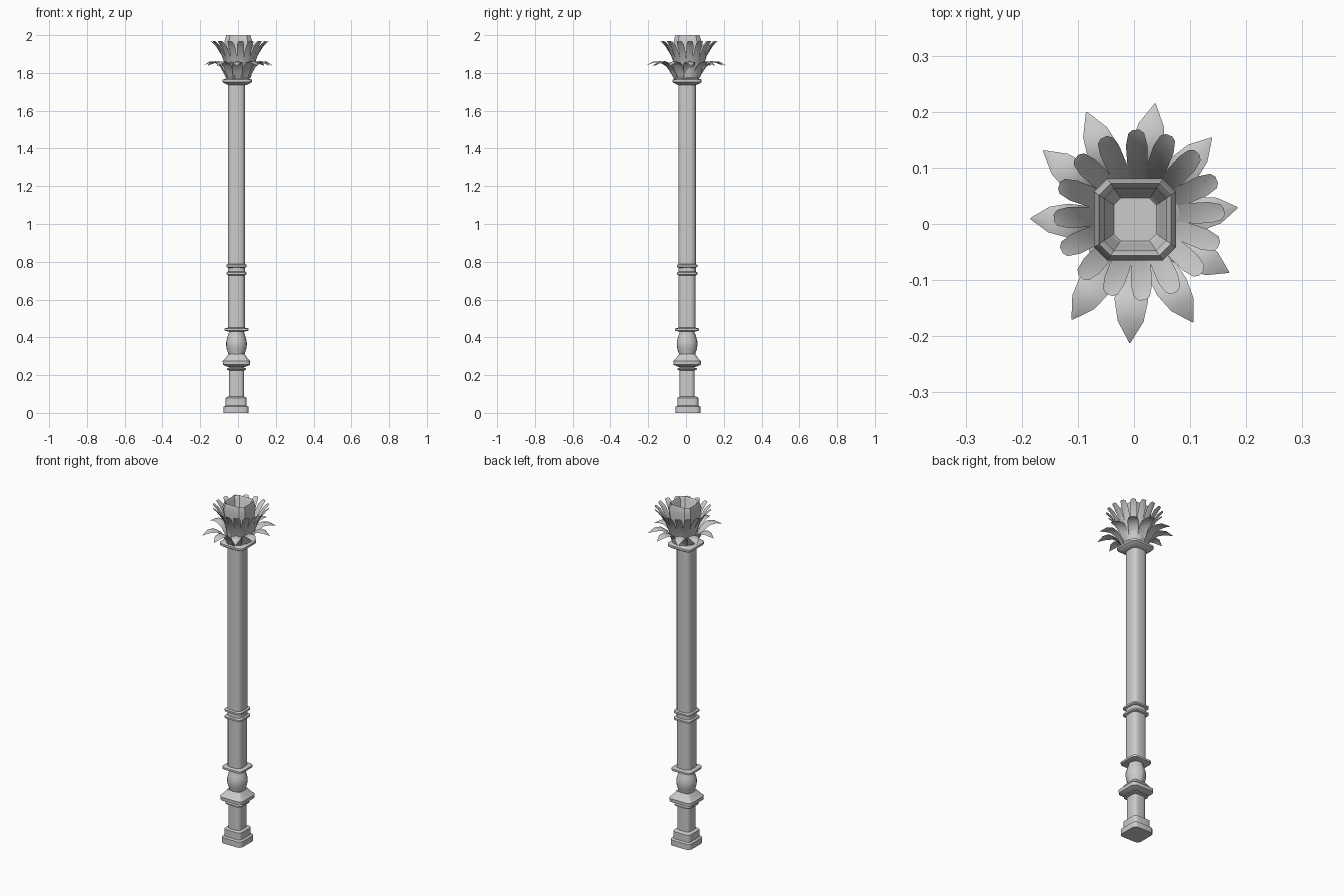
import bpy
import bmesh
from math import sin, cos, pi, radians

cube = bpy.data.objects.get("Cube")
if cube:
    bpy.data.objects.remove(cube, do_unlink=True)

stone = bpy.data.materials.new("grey_stone")
stone.use_nodes = True
colour = (0.6, 0.6, 0.6, 1)
stone.diffuse_color = colour
stone.node_tree.nodes["Principled BSDF"].inputs["Base Color"].default_value = colour


def finish(name, bm, angle=35, recalc=True):
    if recalc:
        bmesh.ops.recalc_face_normals(bm, faces=bm.faces)
    mesh = bpy.data.meshes.new(name)
    bm.to_mesh(mesh)
    bm.free()
    mesh.materials.append(stone)
    ob = bpy.data.objects.new(name, mesh)
    bpy.context.collection.objects.link(ob)
    bpy.ops.object.select_all(action='DESELECT')
    ob.select_set(True)
    bpy.context.view_layer.objects.active = ob
    bpy.ops.object.shade_smooth_by_angle(angle=radians(angle))
    return ob


def section(bm, half, z, roundness, centre, steps):
    """Ring of vertices: a square whose corners are rounded by a share of its half width."""
    r = half * roundness
    ring = []
    for corner in range(4):
        mid = pi / 4 + corner * pi / 2
        cx = (half - r) * (1 if cos(mid) > 0 else -1)
        cy = (half - r) * (1 if sin(mid) > 0 else -1)
        for i in range(steps + 1):
            a = corner * pi / 2 + i / steps * pi / 2
            ring.append(bm.verts.new((centre[0] + cx + r * cos(a),
                                      centre[1] + cy + r * sin(a), z)))
    return ring


def loft(name, rows, roundness, centre=(-0.008, 0.006), steps=3):
    """Stack sections given as (height, half width) and cap both ends."""
    bm = bmesh.new()
    rings = [section(bm, h, z, roundness, centre, steps) for z, h in rows]
    for low, high in zip(rings, rings[1:]):
        for i in range(len(low)):
            j = (i + 1) % len(low)
            bm.faces.new((low[i], low[j], high[j], high[i]))
    bm.faces.new(rings[0][::-1])
    bm.faces.new(rings[-1])
    return finish(name, bm)


def moulding(name, z, height, half, inner=0.045):
    e = height * 0.25
    loft(name, [(z, inner), (z + e, half), (z + height - e, half),
                (z + height, inner)], 0.35)


# Foot and pedestal
loft("plinth", [(0, 0.066), (0.033, 0.066), (0.038, 0.055), (0.08, 0.055),
                (0.087, 0.042)], 0.35, (-0.01, 0.01))
loft("pedestal", [(0.08, 0.04), (0.26, 0.04)], 0.5)
moulding("pedestal_ring", 0.225, 0.014, 0.051, 0.04)
loft("pedestal_cap", [(0.243, 0.045), (0.255, 0.072), (0.275, 0.073),
                      (0.285, 0.062), (0.312, 0.042)], 0.35)

# Round bulb
loft("bulb", [(0.3, 0.042), (0.315, 0.044), (0.335, 0.051), (0.36, 0.055),
              (0.38, 0.054), (0.405, 0.047), (0.425, 0.04), (0.44, 0.039)], 1, steps=5)
moulding("bulb_ring", 0.43, 0.022, 0.064, 0.042)

# Shaft with its bands
loft("lower_shaft", [(0.44, 0.045), (0.75, 0.045)], 0.6)
for i, z in enumerate((0.728, 0.768)):
    moulding(f"band_{i + 1}", z, 0.02, 0.054)
loft("upper_shaft", [(0.74, 0.046), (1.75, 0.046)], 0.6)
loft("capital_ring", [(1.735, 0.046), (1.745, 0.068), (1.752, 0.077),
                      (1.764, 0.077), (1.772, 0.055)], 0.35, (-0.004, 0.006))

# Hollow capital core
loft("capital_core", [(1.765, 0.05), (1.85, 0.06), (1.968, 0.073), (2.0, 0.064),
                      (1.985, 0.055), (1.8, 0.044), (1.79, 0.038)],
     0.32, (0.002, 0.008), steps=1)


def leaf(bm, angle, reach, centre, rows, cup):
    """Add one leaf: rows are (share of reach, height, half width)."""
    a = radians(angle)
    lines = []
    for t, z, w in rows:
        r = reach * t
        lines.append([bm.verts.new((centre[0] + r * cos(a) - s * w * sin(a),
                                    centre[1] + r * sin(a) + s * w * cos(a),
                                    z + cup * abs(s) * w)) for s in (-1, 0, 1)])
    for p, q in zip(lines, lines[1:]):
        for i in range(2):
            bm.faces.new((p[i], q[i], q[i + 1], p[i + 1]))


# Drooping outer leaves
outer = [(9, .187), (48, .207), (80, .218), (113, .217), (141, .208), (177, .185),
         (237, .203), (268, .212), (301, .204), (333, .19)]
droop = [(0.28, 1.768, 0.022), (0.36, 1.8, 0.025), (0.48, 1.84, 0.028),
         (0.64, 1.862, 0.03), (0.82, 1.86, 0.023), (1.0, 1.838, 0.001)]
bm = bmesh.new()
for angle, reach in outer:
    leaf(bm, angle, reach, (0, 0), droop, -0.25)
finish("outer_leaves", bm, 50, False)

# Upright inner leaves
upright = [(0.38, 1.772, 0.014), (0.48, 1.83, 0.016), (0.62, 1.89, 0.018),
           (0.82, 1.94, 0.019), (0.96, 1.962, 0.014), (1.0, 1.967, 0.006)]
bm = bmesh.new()
for i in range(16):
    leaf(bm, 2 + i * 22.5, 0.152, (0.009, 0.016), upright, 0.3)
finish("inner_leaves", bm, 50, False)
